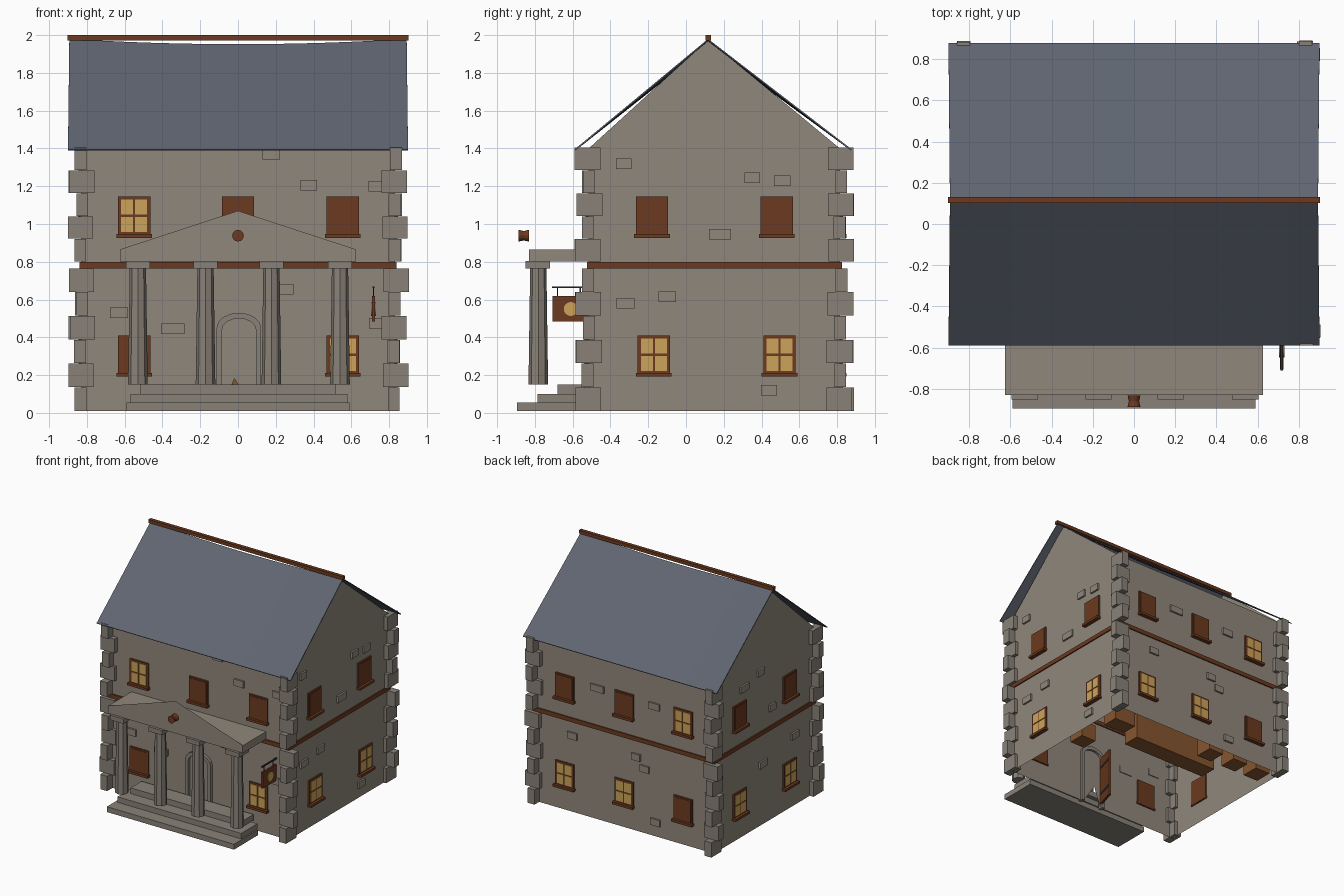
import bpy, bmesh, math, random
from mathutils import Matrix, Vector

if "Cube" in bpy.data.objects:
    bpy.data.objects.remove(bpy.data.objects["Cube"])
random.seed(4)


def material(name, rgb):
    m = bpy.data.materials.new(name)
    m.use_nodes = True
    m.diffuse_color = (*rgb, 1)
    m.node_tree.nodes["Principled BSDF"].inputs["Base Color"].default_value = (*rgb, 1)
    return m


STONE = material("wall stone", (0.28, 0.242, 0.2))
TRIM = material("trim stone", (0.25, 0.222, 0.188))
SLATE = material("slate", (0.115, 0.13, 0.165))
BROWN = material("dark timber", (0.15, 0.042, 0.014))
OAK = material("oak furniture", (0.24, 0.09, 0.028))
GLOW = material("lit glass", (0.6, 0.37, 0.1))
IRON = material("iron", (0.03, 0.03, 0.032))

X, Y0, Y1, EAVE, PEAK, RIDGE = 0.83, -0.515, 0.815, 1.4, 1.975, 0.117
YM = (Y0 + Y1) / 2


def finish(bm, name, *mats):
    me = bpy.data.meshes.new(name)
    bm.to_mesh(me)
    bm.free()
    ob = bpy.data.objects.new(name, me)
    for m in mats:
        me.materials.append(m)
    bpy.context.collection.objects.link(ob)
    return ob


def box(bm, c, s, frame=Matrix(), mat=0):
    m = frame @ Matrix.Translation(c) @ Matrix.Diagonal((*s, 1))
    made = bmesh.ops.create_cube(bm, size=1, matrix=m)
    for f in {f for v in made["verts"] for f in v.link_faces}:
        f.material_index = mat


def boxes(name, mat, items, frame=Matrix()):
    bm = bmesh.new()
    for c, s in items:
        box(bm, c, s, frame)
    return finish(bm, name, mat)


def face(bm, pts):
    return bm.faces.new([bm.verts.new(p) for p in pts])


def cylinder(bm, c, r1, r2, depth, frame=Matrix(), n=8):
    bmesh.ops.create_cone(bm, cap_ends=True, segments=n, radius1=r1, radius2=r2,
                          depth=depth, matrix=Matrix.Translation(c) @ frame)


# Local frame of each wall: x runs along it, -y points outward
def wall_frame(x, y, turn):
    return Matrix.Translation((x, y, 0)) @ Matrix.Rotation(math.radians(turn), 4, "Z")


FRONT, BACK = wall_frame(0, Y0, 0), wall_frame(0, Y1, 180)
RIGHT, LEFT = wall_frame(X, YM, 90), wall_frame(-X, YM, -90)


# Arched outline of the doorway, from one foot to the other
def arch(half, spring, rise, n=8):
    pts = [(-half, 0.01)]
    for i in range(n + 1):
        a = math.pi * (1 - i / n)
        pts.append((half * math.cos(a), spring + rise * math.sin(a)))
    return [(x + 0.005, z) for x, z in pts + [(half, 0.01)]]


inner, outer = arch(0.09, 0.44, 0.06), arch(0.118, 0.45, 0.08)

# Open-bottomed wall shell with gables and doorway
bm = bmesh.new()
front = [(-X, 0.01)] + inner + [(X, 0.01), (X, EAVE), (-X, EAVE)]
face(bm, [(x, Y0, z) for x, z in front])
face(bm, [(x, Y1, z) for x, z in ((X, 0.01), (-X, 0.01), (-X, EAVE), (X, EAVE))])
for s in (1, -1):
    gable = [(Y0, 0.01), (Y1, 0.01), (Y1, EAVE), (RIDGE, PEAK), (Y0, EAVE)]
    face(bm, [(s * X, y, z) for y, z in gable][::s])
bmesh.ops.triangulate(bm, faces=bm.faces[:])
finish(bm, "walls", STONE)

# Door surround
bm = bmesh.new()
for i in range(len(inner) - 1):
    ring = [inner[i], inner[i + 1], outer[i + 1], outer[i]]
    f = face(bm, [(x, Y0 - 0.025, z) for x, z in ring])
    made = bmesh.ops.extrude_face_region(bm, geom=[f])["geom"]
    bmesh.ops.translate(bm, vec=(0, 0.045, 0),
                        verts=[v for v in made if isinstance(v, bmesh.types.BMVert)])
bmesh.ops.recalc_face_normals(bm, faces=bm.faces[:])
finish(bm, "door_surround", TRIM)

# Door standing open inward, with straps
hinge = wall_frame(-0.085, Y0 + 0.01, 74)
boxes("door", BROWN, [((0.085, 0, 0.25), (0.17, 0.02, 0.41))], hinge)
boxes("door_straps", IRON, [((0.085, 0, z), (0.15, 0.026, 0.02)) for z in (0.13, 0.37)], hinge)

# Sagging slate roof
bm = bmesh.new()
N = 12
rows = []
for y, z, half, sag in ((-0.59, 1.395, 0.9, 0), (RIDGE, 1.98, 0.893, 0.028), (0.878, 1.395, 0.9, 0)):
    row = []
    for i in range(N + 1):
        t = 2 * i / N - 1
        row.append(bm.verts.new((t * half, y, z - sag * (1 - t * t))))
    rows.append(row)
for a, b in zip(rows, rows[1:]):
    for i in range(N):
        bm.faces.new((a[i], a[i + 1], b[i + 1], b[i]))
roof = finish(bm, "roof", SLATE)
thick = roof.modifiers.new("thickness", "SOLIDIFY")
thick.thickness = 0.008

boxes("ridge_beam", BROWN, [((0, RIDGE, 1.986), (1.805, 0.03, 0.028))])

# Timber band round the house
boxes("floor_band", BROWN,
      [((0, y, 0.782), (2 * X + 0.02, 0.02, 0.035)) for y in (Y0, Y1)]
      + [((x, YM, 0.782), (0.02, Y1 - Y0 + 0.02, 0.035)) for x in (-X, X)])

# Corner stones, alternating long side
items = []
for x in (-X, X):
    for y in (Y0, Y1):
        for base, h, n in ((0.01, 0.126, 6), (0.8, 0.121, 5)):
            for i in range(n):
                a, b = (0.063, 0.136) if i % 2 == 0 else (0.133, 0.063)
                j = [random.uniform(-0.008, 0.008) for k in range(2)]
                items.append(((x + j[0], y + j[1], base + h * (i + 0.5)), (a, b, h - 0.002)))
boxes("corner_stones", TRIM, items)


# Window with frame, sill and either glowing panes or a closed shutter
def window(name, frame, u, z, lit):
    bm = bmesh.new()
    box(bm, (u, 0, z), (0.172, 0.024, 0.215), frame)
    box(bm, (u, -0.012, z - 0.1), (0.188, 0.045, 0.02), frame)
    if lit:
        for sx in (-1, 1):
            for sz in (-1, 1):
                box(bm, (u + sx * 0.037, -0.012, z + 0.006 + sz * 0.046),
                    (0.063, 0.006, 0.08), frame, 1)
    else:
        box(bm, (u, -0.013, z + 0.004), (0.15, 0.006, 0.185), frame)
    finish(bm, name, BROWN, GLOW)


LOW, HIGH = 0.302, 1.037
layout = {
    "front": (FRONT, {HIGH: ((-0.55, 1), (0, 0), (0.555, 0)), LOW: ((-0.55, 0), (0.555, 1))}),
    "back": (BACK, {HIGH: ((-0.55, 0), (0, 0), (0.55, 1)), LOW: ((-0.55, 1), (0, 1), (0.55, 0))}),
    "right": (RIGHT, {HIGH: ((-0.33, 0), (0.33, 0)), LOW: ((-0.32, 1), (0.345, 1))}),
    "left": (LEFT, {HIGH: ((-0.33, 0), (0.33, 0)), LOW: ((-0.33, 1), (0.33, 1))}),
}
for side, (frame, floors) in layout.items():
    for z, row in floors.items():
        for i, (u, lit) in enumerate(row):
            window(f"{side}_window_{'low' if z == LOW else 'high'}_{i}", frame, u, z, lit)

# Scattered raised stones
for name, frame, spots in (
    ("front", FRONT, ((0.175, 1.37), (0.375, 1.205), (0.74, 1.2), (0.25, 0.655),
                      (-0.63, 0.53), (-0.345, 0.445), (0.74, 0.475))),
    ("right", RIGHT, ((-0.48, 1.32), (0.2, 1.245), (0.36, 1.23), (0.03, 0.945),
                      (-0.47, 0.58), (-0.25, 0.615), (0.29, 0.12))),
    ("back", BACK, ((-0.25, 1.11), (0.28, 1.1), (-0.48, 0.65), (0.11, 0.63),
                    (0.19, 0.55), (0.29, 0.13))),
    ("left", LEFT, ((-0.27, 1.25), (-0.05, 1.3), (0.1, 0.95), (-0.02, 0.52), (0.4, 0.6))),
):
    boxes(name + "_raised_stones", STONE,
          [((u, -0.004, z), (random.uniform(0.08, 0.125), 0.022, 0.056)) for u, z in spots], frame)

# Porch steps
boxes("steps", TRIM, [((0, -0.738, 0.032), (1.18, 0.315, 0.045)),
                      ((0.005, -0.678, 0.078), (1.15, 0.215, 0.046)),
                      ((0, -0.608, 0.125), (1.04, 0.145, 0.048))])

# Porch columns with capitals
bm = bmesh.new()
for x in (-0.53, -0.172, 0.177, 0.54):
    cylinder(bm, (x, -0.782, 0.46), 0.052, 0.043, 0.62)
    box(bm, (x, -0.785, 0.785), (0.127, 0.132, 0.04))
finish(bm, "porch_columns", TRIM)

# Porch slab with thin pediment
bm = bmesh.new()
box(bm, (0, -0.675, 0.834), (1.25, 0.31, 0.064))
for y in (-0.831, -0.825):
    tri = [(-0.63, y, 0.864), (0.63, y, 0.864), (0, y, 1.07)]
    face(bm, tri if y < -0.83 else tri[::-1])
finish(bm, "porch_pediment", STONE)

# Small cask on the pediment
lying = Matrix.Rotation(math.pi / 2, 4, "X")
bm = bmesh.new()
cylinder(bm, (0, -0.845, 0.938), 0.031, 0.025, 0.028, lying, 12)
cylinder(bm, (0, -0.873, 0.938), 0.025, 0.031, 0.028, lying, 12)
finish(bm, "pediment_cask", BROWN)

# Hanging sign with gold disc
boxes("sign_bracket", IRON, [((0.717, -0.61, 0.665), (0.012, 0.2, 0.01))]
      + [((0.717, y, 0.64), (0.006, 0.006, 0.05)) for y in (-0.68, -0.56)])
boxes("sign_board", BROWN, [((0.717, -0.614, 0.552), (0.016, 0.184, 0.135))])
bm = bmesh.new()
cylinder(bm, (0.717, -0.61, 0.55), 0.037, 0.037, 0.026, Matrix.Rotation(math.pi / 2, 4, "Y"), 16)
finish(bm, "sign_disc", GLOW)

# Furniture inside
boxes("counter", OAK, [((0.01, 0.45, 0.13), (0.8, 0.15, 0.22)),
                       ((0.01, 0.45, 0.25), (0.84, 0.18, 0.02))])
boxes("crates", OAK, [((x, 0.68, 0.1), (0.14, 0.15, 0.16)) for x in (-0.22, -0.47, -0.7)])
boxes("benches", OAK, [((0.68, 0.18, 0.1), (0.14, 0.14, 0.14)),
                       ((0.62, 0.56, 0.1), (0.2, 0.14, 0.14))])
